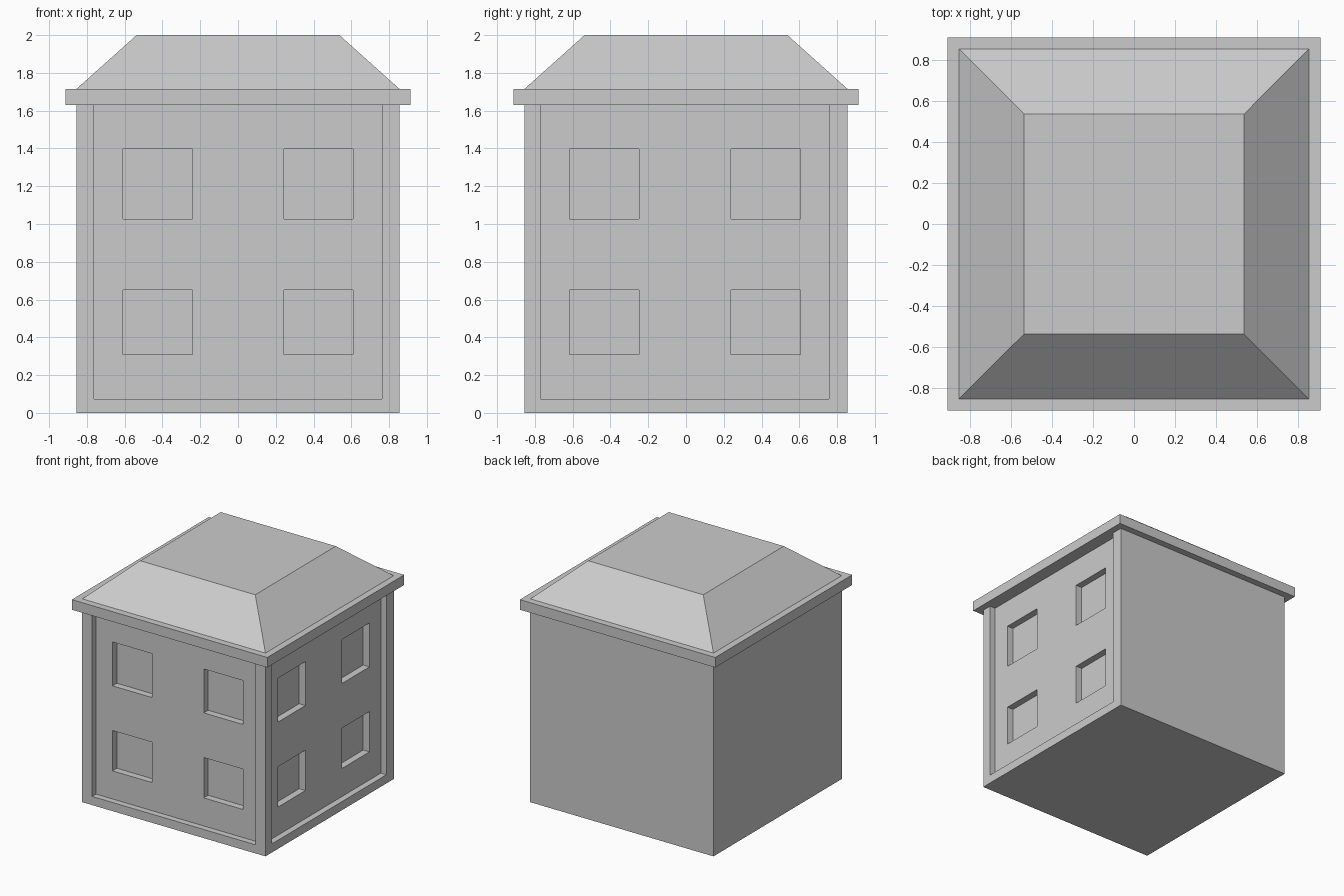
import bpy, bmesh
from mathutils import Matrix, Vector

if "Cube" in bpy.data.objects:
    bpy.data.objects.remove(bpy.data.objects["Cube"])


def add_box(bm, lo, hi):
    lo, hi = Vector(lo), Vector(hi)
    m = Matrix.Translation((lo + hi) / 2) @ Matrix.Diagonal((*(hi - lo), 1))
    return bmesh.ops.create_cube(bm, size=1, matrix=m)["verts"]


def make_object(name, bm):
    mesh = bpy.data.meshes.new(name)
    bm.to_mesh(mesh)
    bm.free()
    ob = bpy.data.objects.new(name, mesh)
    bpy.context.collection.objects.link(ob)
    return ob


def box(name, lo, hi):
    bm = bmesh.new()
    add_box(bm, lo, hi)
    return make_object(name, bm)


def cut(target, name, front, right):
    """Subtract boxes (u0, u1, z0, z1, floor) from the front and right walls."""
    bm = bmesh.new()
    for u0, u1, z0, z1, floor in front:
        add_box(bm, (u0, -1, z0), (u1, -floor, z1))
    for u0, u1, z0, z1, floor in right:
        add_box(bm, (floor, u0, z0), (1, u1, z1))
    cutter = make_object(name, bm)
    cutter.hide_render = True
    mod = target.modifiers.new(name, "BOOLEAN")
    mod.operation, mod.solver, mod.object = "DIFFERENCE", "EXACT", cutter
    bpy.context.view_layer.objects.active = target
    bpy.ops.object.modifier_apply(modifier=name)
    bpy.data.objects.remove(cutter)


W = 0.855            # half width of the walls
PANEL, WINDOW = 0.803, 0.745   # recess floors

# Walls, with a recessed panel and four windows on the front and right
walls = box("walls", (-W, -W, 0), (W, W, 1.63))
cut(walls, "panel_cutter",
    [(-0.762, 0.762, 0.073, 1.7, PANEL)],
    [(-0.77, 0.757, 0.073, 1.7, PANEL)])
rows = [(0.31, 0.65), (1.027, 1.397)]
cut(walls, "window_cutter",
    [(u, u + 0.367, a, b, WINDOW) for u in (-0.609, 0.243) for a, b in rows],
    [(u, u + 0.367, a, b, WINDOW) for u in (-0.616, 0.238) for a, b in rows])

# Overhanging eave slab
box("eave_slab", (-0.912, -0.912, 1.63), (0.912, 0.912, 1.715))

# Hipped roof with a flat top
bm = bmesh.new()
for v in add_box(bm, (-W, -W, 1.715), (W, W, 2.0)):
    if v.co.z > 1.9:
        v.co.x *= 0.537 / W
        v.co.y *= 0.537 / W
make_object("hipped_roof", bm)
